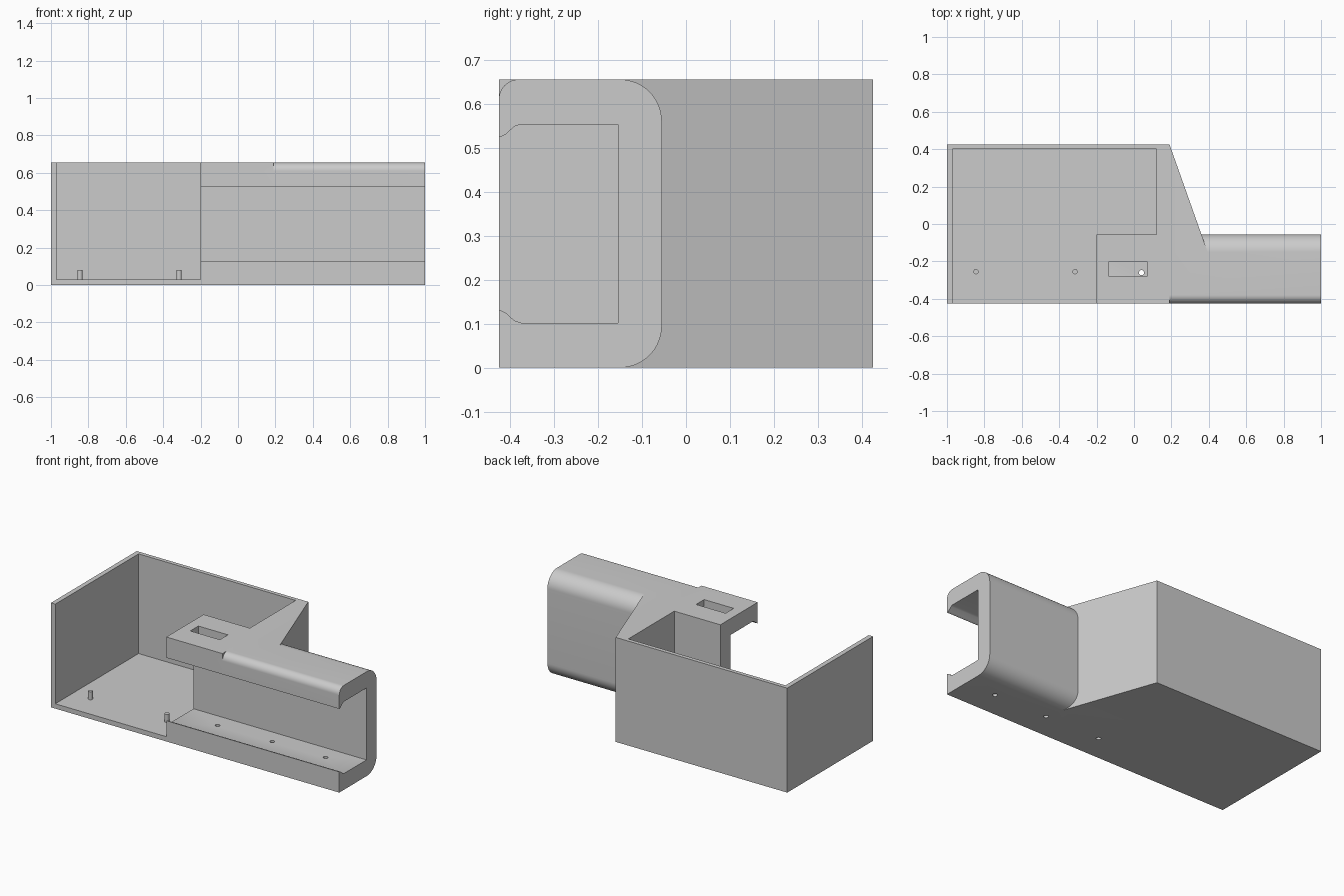
import bpy, bmesh, math
from mathutils import Vector

if "Cube" in bpy.data.objects:
    bpy.data.objects.remove(bpy.data.objects["Cube"])

grey = bpy.data.materials.new("plain grey")
grey.use_nodes = True
grey.diffuse_color = (0.6, 0.6, 0.6, 1)
grey.node_tree.nodes["Principled BSDF"].inputs["Base Color"].default_value = (0.6, 0.6, 0.6, 1)

FRONT, BACK, TOP = -0.425, 0.425, 0.655
RAIL_BACK = -0.055
HOLE_Y = -0.26


def prism(name, points, direction):
    """Extrude a closed 3D outline along a direction."""
    bm = bmesh.new()
    face = bm.faces.new([bm.verts.new(p) for p in points])
    moved = bmesh.ops.extrude_face_region(bm, geom=[face])["geom"]
    bmesh.ops.translate(bm, vec=Vector(direction),
                        verts=[g for g in moved if isinstance(g, bmesh.types.BMVert)])
    bmesh.ops.recalc_face_normals(bm, faces=bm.faces)
    mesh = bpy.data.meshes.new(name)
    bm.to_mesh(mesh)
    bm.free()
    mesh.materials.append(grey)
    obj = bpy.data.objects.new(name, mesh)
    bpy.context.collection.objects.link(obj)
    return obj


def plan(name, outline, z0, z1):
    return prism(name, [(x, y, z0) for x, y in outline], (0, 0, z1 - z0))


def section(name, outline, x0, x1):
    return prism(name, [(x0, y, z) for y, z in outline], (x1 - x0, 0, 0))


def rect(x0, x1, y0, y1):
    return [(x0, y0), (x1, y0), (x1, y1), (x0, y1)]


def disc(x, y, r, n=24):
    return [(x + r * math.cos(2 * math.pi * i / n), y + r * math.sin(2 * math.pi * i / n))
            for i in range(n)]


def arc(cy, cz, r, start, steps=16):
    """Quarter circle, counter-clockwise from a start angle in degrees."""
    angles = [math.radians(start + 90 * i / steps) for i in range(steps + 1)]
    return [(cy + r * math.cos(a), cz + r * math.sin(a)) for a in angles]


def combine(target, other, operation):
    mod = target.modifiers.new(other.name, "BOOLEAN")
    mod.operation, mod.solver, mod.object = operation, "EXACT", other
    bpy.context.view_layer.objects.active = target
    bpy.ops.object.modifier_apply(modifier=mod.name)
    bpy.data.objects.remove(other)


# Box body with the slanted shoulder
body = plan("housing", [(-1, FRONT), (0.19, FRONT), (0.19, -0.15), (0.394, -0.15),
                        (0.19, BACK), (-1, BACK)], 0, TOP)

# Rounded rail running to the side
R, r = 0.095, 0.045
rail = section("rail", [(FRONT, 0)] + arc(RAIL_BACK - R, R, R, -90)
               + arc(RAIL_BACK - R, TOP - R, R, 0) + arc(FRONT + r, TOP - r, r, 90), 0.13, 1)
combine(body, rail, "UNION")

# Open cavity of the box, stepping around the rail
cavity = plan("cavity", [(-0.97, -0.6), (-0.2, -0.6), (-0.2, RAIL_BACK), (0.12, RAIL_BACK),
                         (0.12, 0.4), (-0.97, 0.4)], 0.03, 0.8)
combine(body, cavity, "DIFFERENCE")

# Channel inside the rail, narrowed by lips at its mouth
lower = [(-0.6, 0.13), (-0.42, 0.13), (-0.41, 0.125), (-0.39, 0.107), (-0.375, 0.102), (-0.155, 0.102)]
channel = section("channel", lower + [(y, TOP - z) for y, z in reversed(lower)], -0.3, 1.1)
combine(body, channel, "DIFFERENCE")

# Slot in the rail's top and screw holes in its floor
combine(body, plan("slot", rect(-0.135, 0.07, -0.28, -0.2), 0.5, 0.8), "DIFFERENCE")
for x in (0.04, 0.42, 0.79):
    combine(body, plan("screw_hole", disc(x, HOLE_Y, 0.014), -0.1, 0.2), "DIFFERENCE")

# Locating pegs on the box floor
pegs = [plan(f"peg_{i + 1}", disc(x, -0.255, 0.014), 0.025, 0.08)
        for i, x in enumerate((-0.845, -0.315))]

for obj in [body] + pegs:
    bpy.ops.object.select_all(action="DESELECT")
    obj.select_set(True)
    bpy.context.view_layer.objects.active = obj
    bpy.ops.object.shade_smooth_by_angle(angle=math.radians(25))
